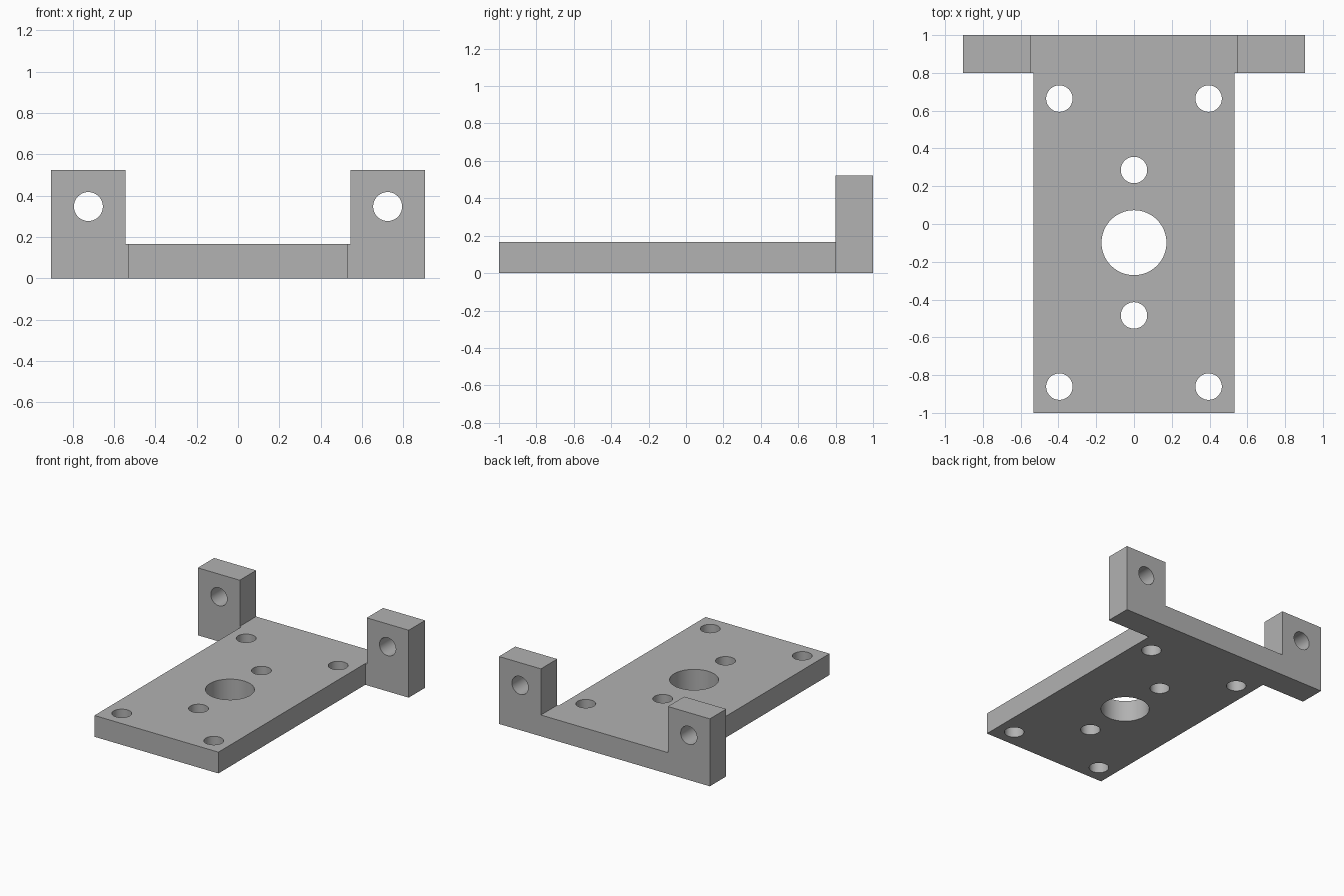
import bpy
import bmesh
from math import radians
from mathutils import Matrix, Vector

cube = bpy.data.objects.get("Cube")
if cube:
    bpy.data.objects.remove(cube, do_unlink=True)

THICK = 0.165      # base plate thickness
EAR_TOP = 0.523    # height of the upright ears
BAR_FRONT = 0.8    # front face of the rear bar

grey = bpy.data.materials.new("plain grey")
grey.use_nodes = True
colour = (0.445, 0.445, 0.445, 1)
grey.diffuse_color = colour
grey.node_tree.nodes["Principled BSDF"].inputs["Base Color"].default_value = colour


def prism(name, outline, direction):
    """Extrude a closed outline of 3D points along a direction."""
    bm = bmesh.new()
    face = bm.faces.new([bm.verts.new(p) for p in outline])
    grown = bmesh.ops.extrude_face_region(bm, geom=[face])["geom"]
    verts = [g for g in grown if isinstance(g, bmesh.types.BMVert)]
    bmesh.ops.translate(bm, verts=verts, vec=Vector(direction))
    bmesh.ops.recalc_face_normals(bm, faces=bm.faces)
    return finish(name, bm)


def finish(name, bm):
    mesh = bpy.data.meshes.new(name)
    bm.to_mesh(mesh)
    bm.free()
    mesh.materials.append(grey)
    obj = bpy.data.objects.new(name, mesh)
    bpy.context.collection.objects.link(obj)
    return obj


def combine(target, other, operation):
    """Apply a boolean and drop the helper."""
    mod = target.modifiers.new(operation, "BOOLEAN")
    mod.operation = operation
    mod.solver = "EXACT"
    mod.object = other
    bpy.ops.object.select_all(action="DESELECT")
    bpy.context.view_layer.objects.active = target
    target.select_set(True)
    bpy.ops.object.modifier_apply(modifier=mod.name)
    bpy.data.objects.remove(other, do_unlink=True)


def drill(target, centre, radius, sideways=False):
    bm = bmesh.new()
    turn = Matrix.Rotation(radians(90), 4, "X") if sideways else Matrix()
    bmesh.ops.create_cone(bm, cap_ends=True, segments=64, radius1=radius,
                          radius2=radius, depth=0.6,
                          matrix=Matrix.Translation(centre) @ turn)
    cutter = finish("hole_cutter", bm)
    cutter.hide_render = True
    combine(target, cutter, "DIFFERENCE")


# Base plate, running a little way into the rear bar
w = 0.532
bracket = prism("mounting_bracket",
                [(-w, -1, 0), (w, -1, 0), (w, 0.9, 0), (-w, 0.9, 0)],
                (0, 0, THICK))

# Rear bar with an upright ear at each end
half = [(0.905, 0), (0.905, EAR_TOP), (0.545, EAR_TOP), (0.545, THICK)]
profile = half + [(-x, z) for x, z in reversed(half)]
bar = prism("rear_bar", [(x, BAR_FRONT, z) for x, z in profile],
            (0, 1 - BAR_FRONT, 0))
combine(bracket, bar, "UNION")

# Centre bore and the holes in line with it
drill(bracket, (0, -0.099, 0.1), 0.172)
for y in (0.286, -0.484):
    drill(bracket, (0, y, 0.1), 0.07)

# Corner holes and ear holes
for side in (-1, 1):
    for y in (0.664, -0.861):
        drill(bracket, (side * 0.395, y, 0.1), 0.07)
    drill(bracket, (side * 0.724, 0.9, 0.347), 0.07, sideways=True)

# Smooth hole walls with sharp rims
bpy.ops.object.select_all(action="DESELECT")
bpy.context.view_layer.objects.active = bracket
bracket.select_set(True)
bpy.ops.object.shade_smooth_by_angle(angle=radians(30))
